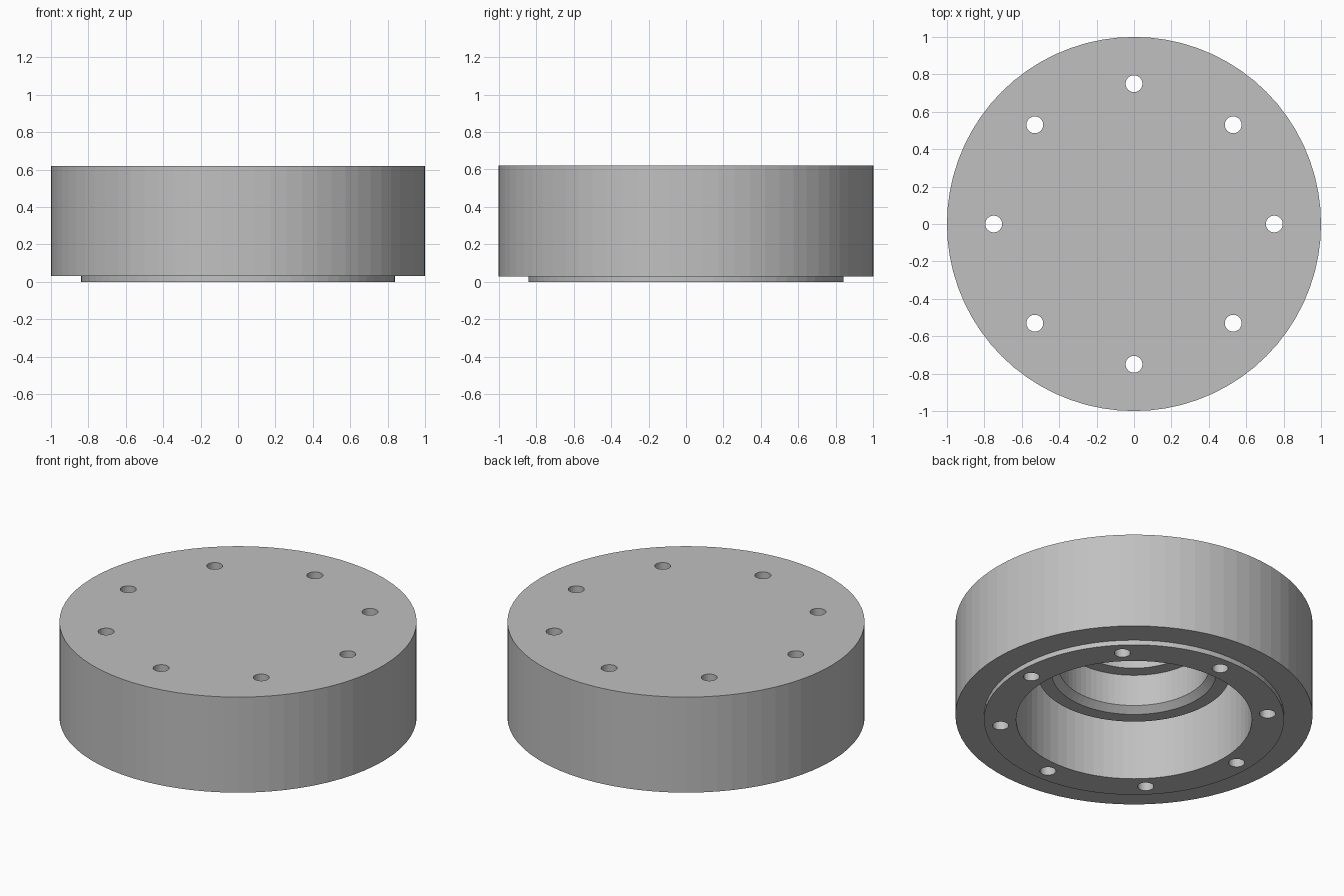
import bpy
import bmesh
import math

if "Cube" in bpy.data.objects:
    bpy.data.objects.remove(bpy.data.objects["Cube"], do_unlink=True)

SEGMENTS = 72

steel = bpy.data.materials.new("grey_steel")
steel.use_nodes = True
steel.diffuse_color = (0.53, 0.53, 0.53, 1)
steel.node_tree.nodes["Principled BSDF"].inputs["Base Color"].default_value = (0.53, 0.53, 0.53, 1)


def lathe(name, profile, segments):
    """Turn (radius, height) points about z and cap both ends."""
    bm = bmesh.new()
    rings = []
    for r, z in profile:
        angles = [2 * math.pi * i / segments for i in range(segments)]
        rings.append([bm.verts.new((r * math.cos(a), r * math.sin(a), z)) for a in angles])
    for a, b in zip(rings, rings[1:]):
        for i in range(segments):
            j = (i + 1) % segments
            bm.faces.new((a[i], a[j], b[j], b[i]))
    bm.faces.new(rings[0])
    bm.faces.new(rings[-1])
    bmesh.ops.recalc_face_normals(bm, faces=bm.faces)
    mesh = bpy.data.meshes.new(name)
    bm.to_mesh(mesh)
    bm.free()
    mesh.materials.append(steel)
    obj = bpy.data.objects.new(name, mesh)
    bpy.context.collection.objects.link(obj)
    return obj


# Turned body: lid, outer wall, locating lip, bore, ring groove, bearing hub, blind recess
body = lathe("flanged_housing", [
    (1.0, 0.62), (1.0, 0.03),
    (0.84, 0.03), (0.84, 0.0),
    (0.66, 0.0), (0.66, 0.53),
    (0.54, 0.53), (0.54, 0.30),
    (0.46, 0.30), (0.42, 0.335),
    (0.42, 0.53), (0.34, 0.53),
    (0.34, 0.585),
], SEGMENTS)

# Eight bolt holes through the wall
for k in range(8):
    angle = k * math.pi / 4
    cutter = lathe("bolt_hole_cutter", [(0.045, -0.1), (0.045, 0.8)], 24)
    cutter.location = (0.75 * math.cos(angle), 0.75 * math.sin(angle), 0)
    cutter.hide_render = True
    cutter.hide_viewport = True
    cutter.display_type = 'WIRE'
    cut = body.modifiers.new("bolt_hole", 'BOOLEAN')
    cut.operation = 'DIFFERENCE'
    cut.solver = 'EXACT'
    cut.object = cutter

# Bake the holes, then drop the cutters
bpy.context.view_layer.update()
evaluated = body.evaluated_get(bpy.context.evaluated_depsgraph_get())
drilled = bpy.data.meshes.new_from_object(evaluated)
body.modifiers.clear()
body.data = drilled
for obj in [o for o in bpy.data.objects if o.name.startswith("bolt_hole_cutter")]:
    bpy.data.objects.remove(obj, do_unlink=True)
